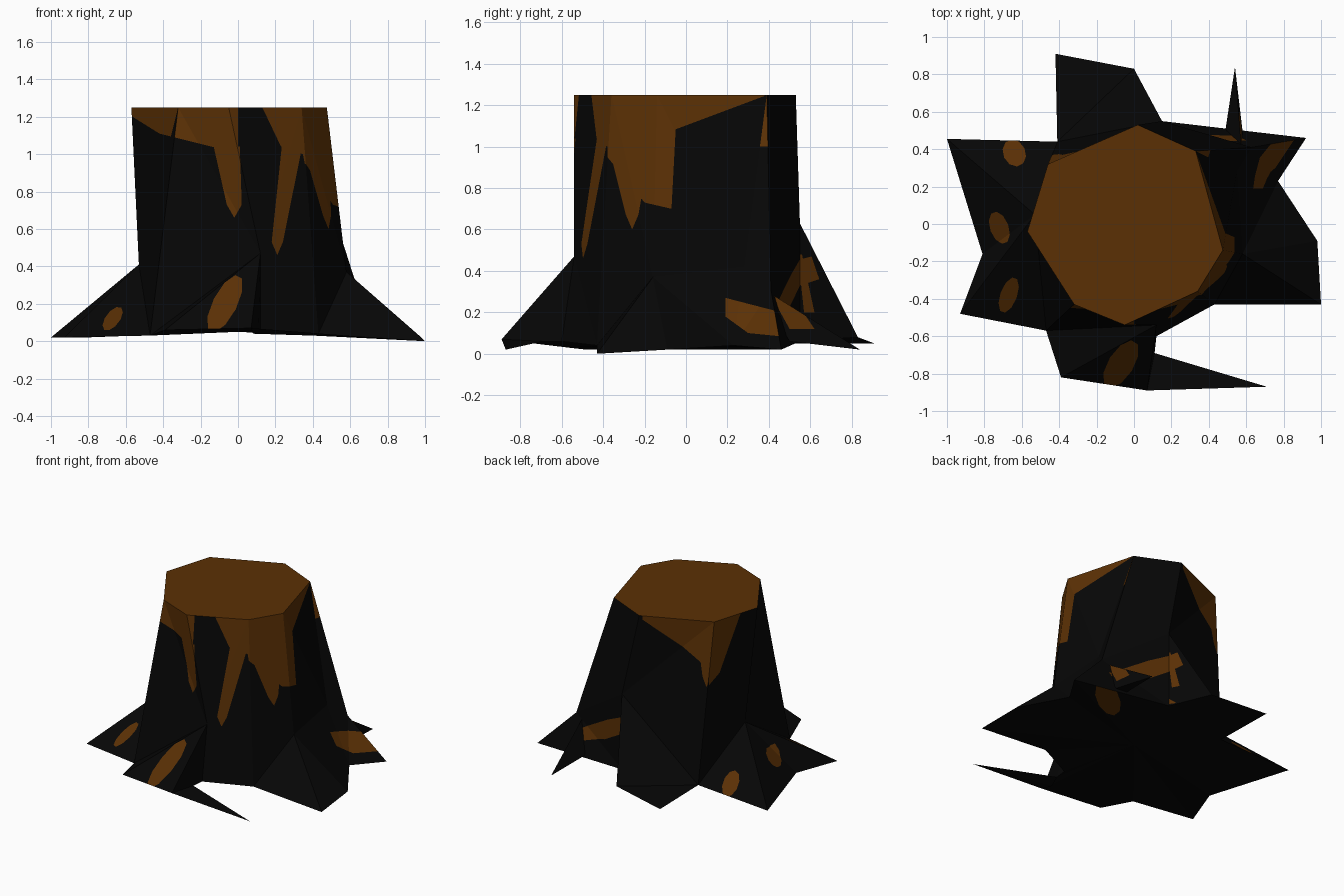
import bpy, bmesh, math
from mathutils import Vector

if "Cube" in bpy.data.objects:
    bpy.data.objects.remove(bpy.data.objects["Cube"])


def material(name, rgb):
    m = bpy.data.materials.new(name)
    m.diffuse_color = (*rgb, 1)
    m.use_nodes = True
    m.node_tree.nodes["Principled BSDF"].inputs["Base Color"].default_value = m.diffuse_color
    return m


MATS = [material("charred_bark", (0.002, 0.002, 0.002)),
        material("brown_wood", (0.105, 0.030, 0.0015))]

# view name -> (horizontal axis, vertical axis, facing direction)
VIEWS = {"front": (0, 2, (0, -1, 0)), "back": (0, 2, (0, 1, 0)),
         "right": (1, 2, (1, 0, 0)), "left": (1, 2, (-1, 0, 0)),
         "top": (0, 1, (0, 0, 1)), "below": (0, 1, (0, 0, -1))}


def paint(bm, view, poly, mat=1, limit=0.3):
    """Cut a convex patch, seen from one side, into the faces and colour it."""
    u, v, d = VIEWS[view]
    bm.normal_update()
    faces = [f for f in bm.faces if f.normal.dot(Vector(d)) > limit]
    mid = Vector()
    mid[u] = sum(p[0] for p in poly) / len(poly)
    mid[v] = sum(p[1] for p in poly) / len(poly)
    for p, q in zip(poly, poly[1:] + poly[:1]):
        if not faces:
            return
        co, no = Vector(), Vector()
        co[u], co[v] = p
        no[u], no[v] = q[1] - p[1], p[0] - q[0]
        if (mid - co).dot(no) < 0:
            no = -no
        no.normalize()
        geom = set(faces)
        for f in faces:
            geom.update(f.edges)
            geom.update(f.verts)
        res = bmesh.ops.bisect_plane(bm, geom=list(geom), dist=1e-5,
                                     plane_co=co, plane_no=no)
        faces = [g for g in res["geom"] if isinstance(g, bmesh.types.BMFace)
                 and (g.calc_center_median() - co).dot(no) > 0]
    for f in faces:
        f.material_index = mat


def band(bm, view, low):
    """Bare wood from the rim down to a lower outline."""
    paint(bm, view, low + [(low[-1][0], 1.26), (low[0][0], 1.26)])


def drip(bm, view, x0, x1, top, tip, z, w=0.03):
    """Tapering run of bare wood."""
    paint(bm, view, [(x0, top), (x1, top), (tip + w, z + .07), (tip, z), (tip - w, z + .07)])


def spot(bm, view, cx, cy, rx, ry, tilt):
    """Oval bare spot."""
    t, pts = math.radians(tilt), []
    for i in range(10):
        x, y = rx * math.cos(i * math.tau / 10), ry * math.sin(i * math.tau / 10)
        pts.append((cx + x * math.cos(t) - y * math.sin(t),
                    cy + x * math.sin(t) + y * math.cos(t)))
    paint(bm, view, pts)


def finish(bm, name):
    me = bpy.data.meshes.new(name)
    bm.to_mesh(me)
    bm.free()
    for m in MATS:
        me.materials.append(m)
    ob = bpy.data.objects.new(name, me)
    bpy.context.collection.objects.link(ob)
    return ob


def hull(points):
    bm = bmesh.new()
    bmesh.ops.convex_hull(bm, input=[bm.verts.new(p) for p in points])
    bmesh.ops.recalc_face_normals(bm, faces=bm.faces)
    return bm


def fans(bm, inner, outer, breaks, valleys=()):
    """Join two rings: inner vertex k fans over outer breaks[k]..breaks[k+1]."""
    n = len(outer)
    for k, a in enumerate(inner):
        for j in range(breaks[k], breaks[k + 1]):
            bm.faces.new([a, outer[j % n], outer[(j + 1) % n]])
        end = breaks[k + 1]
        if end not in valleys:
            bm.faces.new([a, outer[end % n], inner[(k + 1) % len(inner)]])


# Stump rings: cut rim, root shoulders, ground outline
RIM = [(.475, -.14), (.33, .39), (.02, .53), (-.46, .32),
       (-.57, -.04), (-.32, -.43), (-.05, -.54), (.34, -.36)]
SHOULDER = [(.58, -.16, .37), (.55, .28, .42), (.63, .41, .31), (.15, .55, .63),
            (-.53, .05, .41), (.12, -.54, .47)]
GROUND = [(1, -.43, 0), (.98, -.09, .02), (.77, .23, .04), (.92, .46, .02),
          (.15, .55, .06), (0, .83, .08), (-.42, .91, .05), (-.41, .44, .05),
          (-1, .455, .02), (-.81, -.16, .02), (-.93, -.48, .02), (-.47, -.57, .03),
          (-.39, -.82, .06), (.07, -.89, .07), (.11, -.69, .06), (.12, -.6, .06),
          (.43, -.43, .04)]

bm = bmesh.new()
rim = [bm.verts.new((x, y, 1.25)) for x, y in RIM]
sh = [bm.verts.new(p) for p in SHOULDER]
gr = [bm.verts.new(p) for p in GROUND]
# trunk sides run into the shoulders and three deep valleys
waist = sh[:4] + [gr[7], sh[4], gr[11], sh[5], gr[16]]
fans(bm, rim, waist, [0, 1, 3, 3, 5, 5, 7, 7, 9])
# flared roots, the back one ending in a flat toe
fans(bm, sh, gr[:6] + gr[7:], [-1, 2, 2, 4, 6, 10, 15], valleys=(6, 10, 15))
bm.faces.new(gr[5:8])
# underside
fans(bm, [bm.verts.new((0, 0, .05))], gr, [0, len(gr)], valleys=(len(gr),))
# cut top
bm.faces.new(rim).material_index = 1
bmesh.ops.recalc_face_normals(bm, faces=bm.faces)

# Bare wood below the rim
band(bm, "front", [(-.58, 1.21), (-.42, 1.11), (-.1, 1.03), (0, 1.03)])
band(bm, "front", [(.13, 1.25), (.23, 1.04), (.345, 1), (.48, 1)])
band(bm, "right", [(-.38, .95), (-.2, .73), (-.07, .7), (-.05, 1.08)])
band(bm, "right", [(-.06, 1.08), (.38, 1.245)])
band(bm, "back", [(-.47, .9), (-.4, .93), (0, 1.22)])
band(bm, "left", [(.1, 1.25), (.27, .85), (.36, .78)])
drip(bm, "front", -.13, .01, 1.04, -.02, .66, .04)
drip(bm, "front", .235, .345, 1.05, .21, .46)
drip(bm, "right", -.36, -.18, .95, -.26, .6)
drip(bm, "back", -.47, -.38, .95, -.43, .77)

# Bare spots on the roots
spot(bm, "top", -.64, .38, .06, .075, 25)
spot(bm, "top", -.72, -.02, .05, .09, 20)
spot(bm, "top", -.67, -.38, .045, .1, -20)
spot(bm, "front", -.07, .2, .065, .17, -27)
paint(bm, "right", [(.19, .27), (.19, .18), (.3, .1), (.6, .07), (.46, .2)])
paint(bm, "back", [(.12, .47), (.1, .36), (.33, .22), (.55, .14), (.6, .2), (.3, .38)])
paint(bm, "right", [(.54, .48), (.56, .48), (.62, .2), (.57, .2)])
spot(bm, "below", .56, .39, .24, .08, 40)

# Charred nicks on the edge of the cut top
paint(bm, "top", [(-.08, -.515), (.2, -.44), (.34, -.36), (.34, -.56)], 0, .9)
finish(bm, "stump")

# Splinter-like side roots
finish(hull([(.07, -.89, .07), (.71, -.87, .02), (.11, -.69, .06), (.08, -.78, .04)]),
       "front_splinter_root")
bm = hull([(.54, .84, .02), (.49, .51, .06), (.58, .5, .06), (.58, .33, .34)])
paint(bm, "right", [(.4, .3), (.5, .3), (.62, .12), (.5, .12)])
finish(bm, "back_splinter_root")
